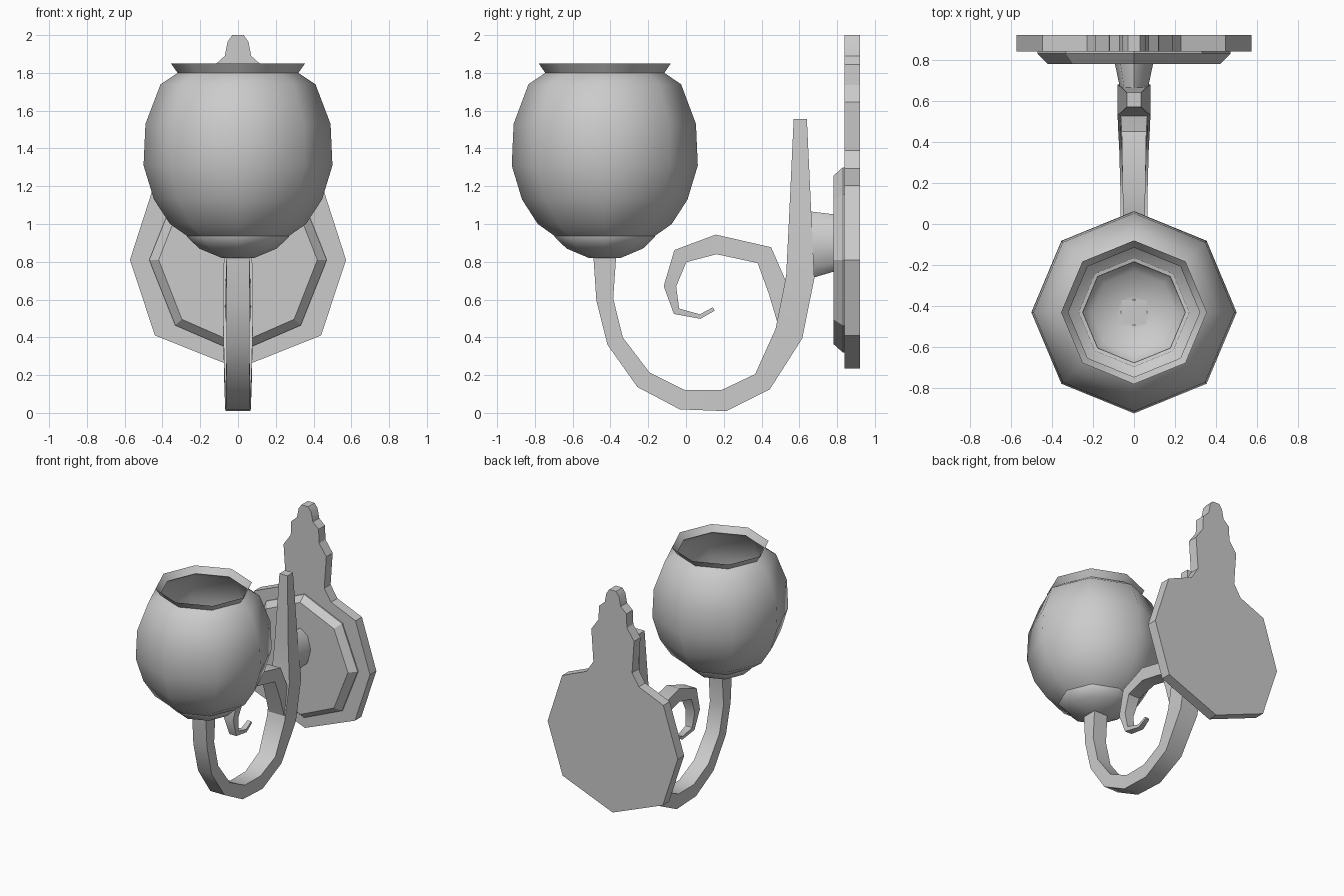
import bpy, bmesh, math
from mathutils import Vector

if "Cube" in bpy.data.objects:
    bpy.data.objects.remove(bpy.data.objects["Cube"])


def loft(name, rings, cap_start=True, cap_end=True, angle=30):
    """Skin a list of equal-length vertex rings into one mesh object."""
    bm = bmesh.new()
    rows = [[bm.verts.new(p) for p in ring] for ring in rings]
    n = len(rows[0])
    for a, b in zip(rows, rows[1:]):
        for i in range(n):
            j = (i + 1) % n
            bm.faces.new((a[i], a[j], b[j], b[i]))
    if cap_start:
        bm.faces.new(rows[0])
    if cap_end:
        bm.faces.new(rows[-1])
    bmesh.ops.recalc_face_normals(bm, faces=bm.faces)
    me = bpy.data.meshes.new(name)
    bm.to_mesh(me)
    bm.free()
    ob = bpy.data.objects.new(name, me)
    bpy.context.collection.objects.link(ob)
    bpy.ops.object.select_all(action='DESELECT')
    ob.select_set(True)
    bpy.context.view_layer.objects.active = ob
    bpy.ops.object.shade_smooth_by_angle(angle=math.radians(angle))
    return ob


def octagon(rx, rz):
    return [(rx * math.cos(i * math.pi / 4), rz * math.sin(i * math.pi / 4))
            for i in range(8)]


def revolve(name, profile, cy):
    """Eight-sided open shell around a vertical axis at y = cy."""
    rings = [[(x, cy + y, z) for x, y in octagon(r, r * 0.985)]
             for r, z in profile]
    return loft(name, rings, False, False, 50)


def bar(name, path):
    """Square-section bar in the y-z plane: (y, z, half thickness, half width)."""
    pts = [Vector((0, p[0], p[1])) for p in path]
    rings = []
    for i, (c, p) in enumerate(zip(pts, path)):
        dirs = []
        if i > 0:
            dirs.append((c - pts[i - 1]).normalized())
        if i < len(pts) - 1:
            dirs.append((pts[i + 1] - c).normalized())
        t = sum(dirs, Vector()).normalized()
        side = Vector((0, -t.z, t.y)) * p[2]
        wide = Vector((p[3], 0, 0))
        rings.append([c + side + wide, c + side - wide,
                      c - side - wide, c - side + wide])
    return loft(name, rings, angle=50)


CUP_Y = -0.43

# Open globe shade with flared rim
revolve("globe_shade", [(0.26, 0.93), (0.36, 1.00), (0.445, 1.13), (0.50, 1.31),
                        (0.49, 1.53), (0.41, 1.74), (0.32, 1.80), (0.355, 1.85)], CUP_Y)

# Shallow dish holding the shade
revolve("shade_holder", [(0.065, 0.82), (0.085, 0.82), (0.205, 0.87),
                         (0.27, 0.932), (0.27, 0.945), (0.25, 0.94)], CUP_Y)

# Main arm: upright spike, sweeping down and up to the dish
bar("main_arm", [(0.605, 1.555, 0.035, 0.035), (0.605, 1.02, 0.06, 0.06),
                 (0.605, 0.72, 0.075, 0.08), (0.545, 0.42, 0.075, 0.078),
                 (0.405, 0.165, 0.056, 0.072), (0.20, 0.065, 0.057, 0.067),
                 (-0.02, 0.07, 0.053, 0.065), (-0.225, 0.175, 0.05, 0.063),
                 (-0.375, 0.38, 0.045, 0.06), (-0.43, 0.60, 0.045, 0.06),
                 (-0.43, 0.825, 0.06, 0.06)])

# Tapering scroll curling off the arm
bar("scroll", [(0.555, 0.45, 0.06, 0.07), (0.49, 0.65, 0.055, 0.066),
               (0.415, 0.835, 0.055, 0.06), (0.16, 0.892, 0.052, 0.055),
               (-0.03, 0.83, 0.045, 0.05), (-0.085, 0.67, 0.033, 0.04),
               (-0.05, 0.538, 0.02, 0.03), (0.075, 0.51, 0.012, 0.022),
               (0.147, 0.55, 0.01, 0.016)])

# Boss joining arm to wall plate
loft("wall_boss", [[(x, y, cz + z) for x, z in octagon(rx, rz)]
                   for y, cz, rx, rz in [(0.79, 0.90, 0.095, 0.15),
                                         (0.67, 0.89, 0.07, 0.175),
                                         (0.60, 0.89, 0.055, 0.175)]], angle=50)

# Raised bevelled panel on the wall plate
loft("raised_panel", [[(x, y, 0.81 + z) for x, z in octagon(rx, rz)]
                      for y, rx, rz in [(0.845, 0.47, 0.49), (0.83, 0.47, 0.49),
                                        (0.78, 0.42, 0.445)]])

# Wall plate with stepped crest, mirrored half outline
half = [(0.03, 2.0), (0.055, 1.965), (0.07, 1.89), (0.12, 1.845), (0.125, 1.735),
        (0.188, 1.645), (0.17, 1.39), (0.23, 1.295), (0.445, 1.205),
        (0.572, 0.81), (0.44, 0.41)]
outline = half + [(0, 0.235)] + [(-x, z) for x, z in reversed(half)]
loft("wall_plate", [[(x, y, z) for x, z in outline] for y in (0.84, 0.92)])
